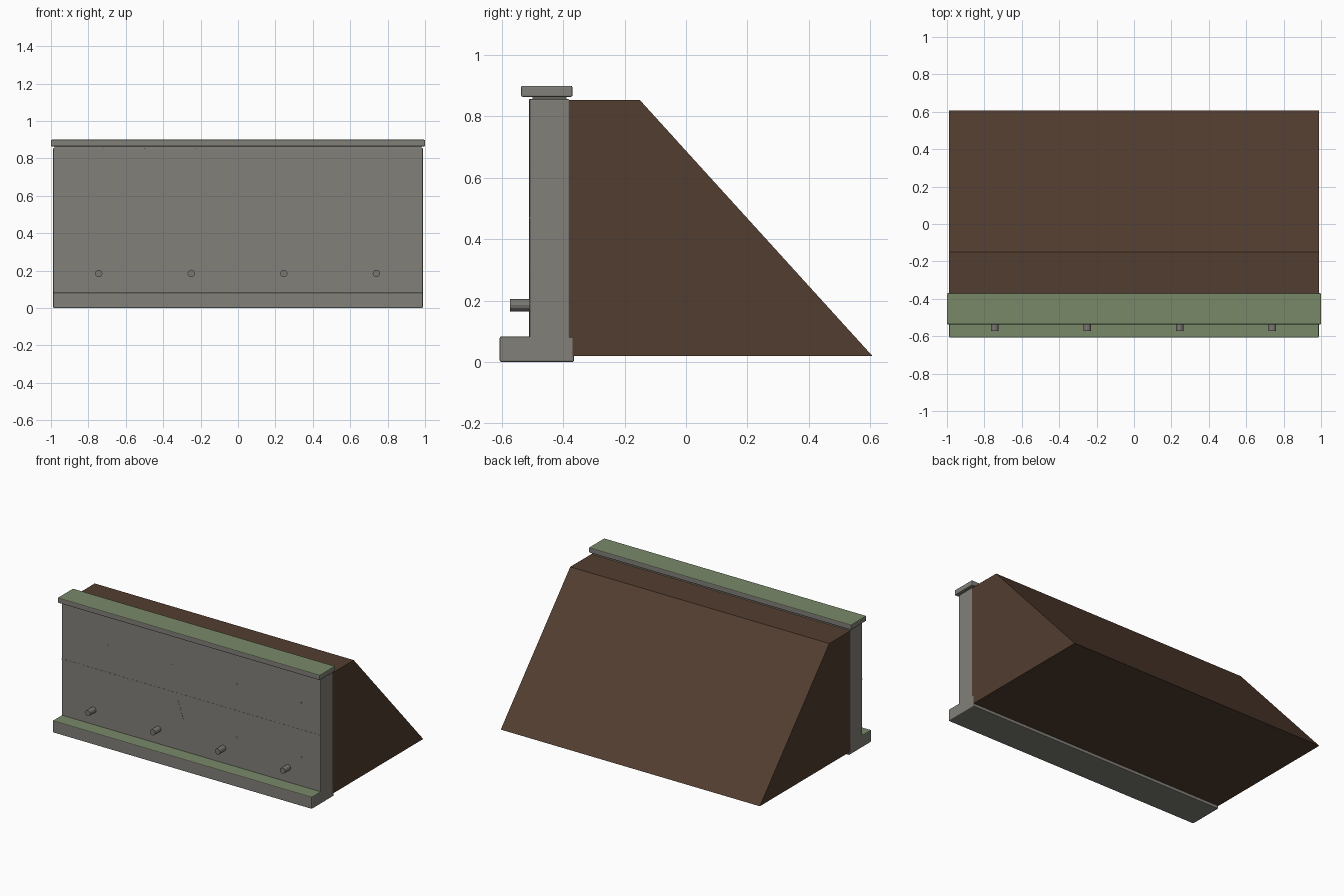
import bpy, bmesh, math

if "Cube" in bpy.data.objects:
    bpy.data.objects.remove(bpy.data.objects["Cube"])


def material(name, rgb):
    m = bpy.data.materials.new(name)
    m.diffuse_color = (*rgb, 1)
    m.use_nodes = True
    m.node_tree.nodes["Principled BSDF"].inputs["Base Color"].default_value = m.diffuse_color
    return m


CONCRETE = material("concrete grey", (0.22, 0.215, 0.19))
MOSS = material("mossy green", (0.19, 0.25, 0.137))
EARTH = material("earth brown", (0.084, 0.047, 0.029))
PIPE = material("pipe grey", (0.19, 0.185, 0.17))


def finish(name, bm, mats):
    me = bpy.data.meshes.new(name)
    bmesh.ops.recalc_face_normals(bm, faces=bm.faces)
    bm.to_mesh(me)
    bm.free()
    for m in mats:
        me.materials.append(m)
    ob = bpy.data.objects.new(name, me)
    bpy.context.collection.objects.link(ob)
    return ob


def box(name, lo, hi, bevel=0.0, mossy=False):
    bm = bmesh.new()
    bmesh.ops.create_cube(bm, size=1)
    for v in bm.verts:
        v.co = [(l + h) / 2 + c * (h - l) for l, h, c in zip(lo, hi, v.co)]
    if bevel:
        bmesh.ops.bevel(bm, geom=bm.edges[:], offset=bevel, segments=2,
                        profile=0.5, affect='EDGES')
    bm.normal_update()
    if mossy:  # moss grows on the upward faces
        for f in bm.faces:
            f.material_index = int(f.normal.z > 0.9)
    return finish(name, bm, [CONCRETE, MOSS] if mossy else [CONCRETE])


def rod(name, x, z, radius, y0, y1, sides, mat):
    bm = bmesh.new()
    bmesh.ops.create_cone(bm, cap_ends=True, segments=sides,
                          radius1=radius, radius2=radius, depth=y1 - y0)
    for v in bm.verts:
        a, b, c = v.co
        v.co = (x + a, (y0 + y1) / 2 + c, z + b)
    return finish(name, bm, [mat])


# Concrete wall: footing, stem, bedding joint, coping
FACE = -0.51
box("footing", (-0.988, -0.607, 0), (0.988, -0.365, 0.083), 0.005, True)
box("wall_stem", (-0.988, FACE, 0.06), (0.988, -0.38, 0.857), 0.005)
box("bedding_joint", (-0.98, -0.5, 0.85), (0.98, -0.39, 0.87))
box("coping", (-1, -0.537, 0.864), (1, -0.37, 0.9), 0.005, True)

# Retained earth bank: trapezoid profile pulled along x
bm = bmesh.new()
profile = [(-0.382, 0.02), (0.607, 0.02), (-0.15, 0.853), (-0.382, 0.853)]
face = bm.faces.new([bm.verts.new((-0.988, y, z)) for y, z in profile])
ext = bmesh.ops.extrude_face_region(bm, geom=[face])
for v in ext["geom"]:
    if isinstance(v, bmesh.types.BMVert):
        v.co.x = 0.988
finish("earth_bank", bm, [EARTH])

# Weep pipes
for i in range(4):
    rod(f"weep_pipe_{i + 1}", -0.745 + i * 0.495, 0.185, 0.02, -0.573, -0.5, 12, PIPE)

# Formwork tie marks
for i in range(4):
    for j, z in enumerate((0.285, 0.655)):
        rod(f"tie_mark_{i + 1}_{j + 1}", -0.64 + i * 0.493, z, 0.006,
            FACE - 0.002, FACE + 0.004, 8, CONCRETE)

# Hairline formwork seams and streaks: x0, z0, x1, z1
marks = [(-0.985, 0.47, 0.985, 0.47), (-0.5, 0.08, -0.5, 0.855),
         (-0.72, 0.66, -0.72, 0.855), (-0.72, 0.50, -0.72, 0.56),
         (-0.225, 0.66, -0.225, 0.855)]
for i, (x0, z0, x1, z1) in enumerate(marks):
    box(f"seam_{i + 1}", (x0 - 0.002, FACE - 0.001, z0 - 0.002),
        (x1 + 0.002, FACE + 0.004, z1 + 0.002))

# Slanted hairline crack
bm = bmesh.new()
bmesh.ops.create_cube(bm, size=1)
for v in bm.verts:
    t = v.co.z
    v.co = (-0.08 - 0.04 * t + v.co.x * 0.004, FACE + 0.0015 + v.co.y * 0.005, 0.36 + 0.12 * t)
finish("slanted_crack", bm, [CONCRETE])
